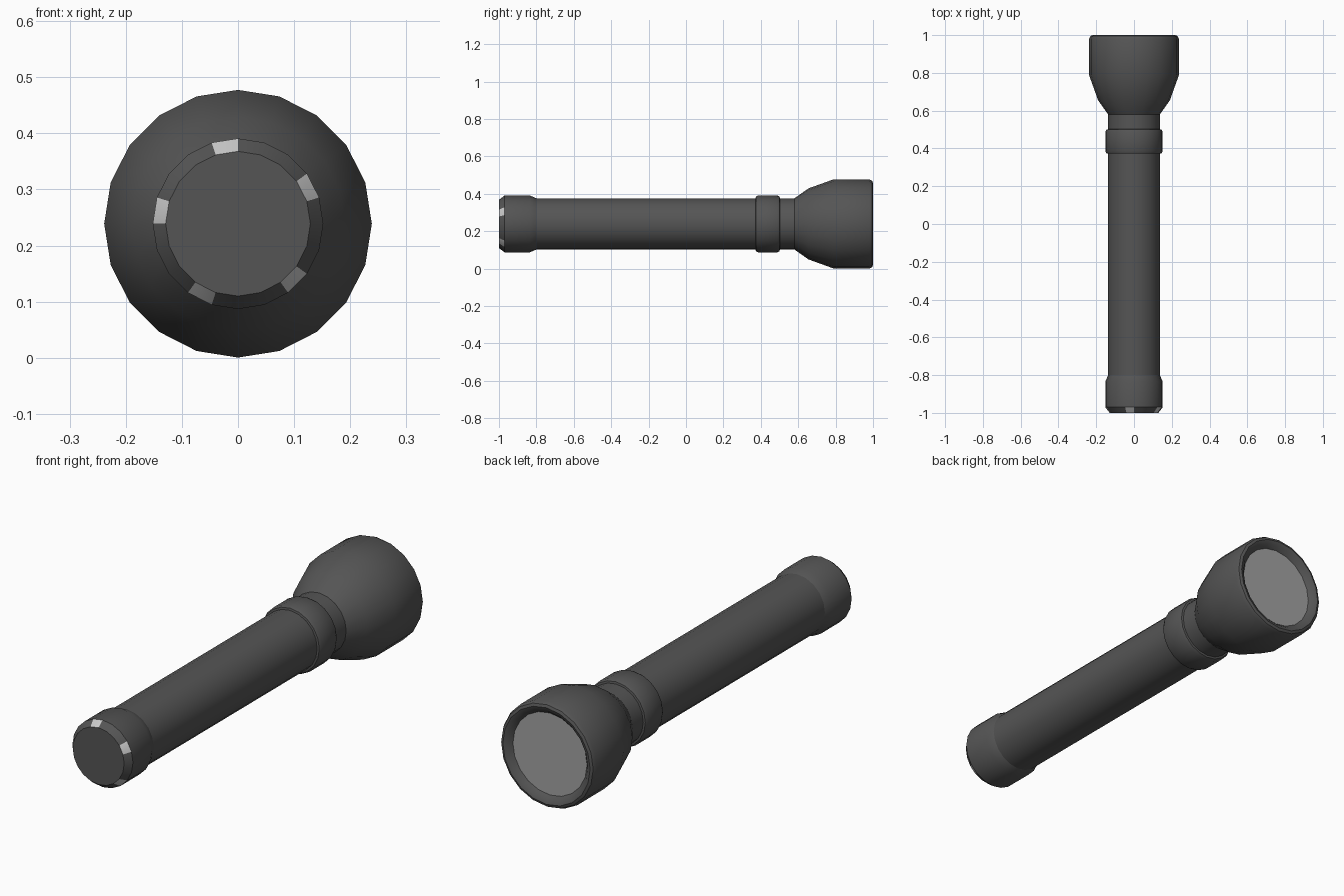
import bpy
import bmesh
import math

if "Cube" in bpy.data.objects:
    bpy.data.objects.remove(bpy.data.objects["Cube"])

SIDES = 20
AXIS_Z = 0.239


def material(name, value):
    m = bpy.data.materials.new(name)
    m.diffuse_color = (value, value, value, 1)
    m.use_nodes = True
    m.node_tree.nodes["Principled BSDF"].inputs["Base Color"].default_value = m.diffuse_color
    return m


dark = material("dark_grey", 0.09)
light = material("light_grey", 0.55)
glass = material("lens_grey", 0.36)


def lathe(name, profile, mats, cap_start=False, cap_end=False, marks=None):
    """Turn (y, radius) points around the long axis; marks = (band, step, offset)."""
    bm = bmesh.new()
    rings = []
    for y, r in profile:
        rings.append([bm.verts.new((r * math.cos(k * math.tau / SIDES), y,
                                    r * math.sin(k * math.tau / SIDES)))
                      for k in range(SIDES)])
    for i in range(len(rings) - 1):
        a, b = rings[i], rings[i + 1]
        for k in range(SIDES):
            n = (k + 1) % SIDES
            f = bm.faces.new((a[k], b[k], b[n], a[n]))
            if marks and i == marks[0] and k % marks[1] == marks[2]:
                f.material_index = 1
    if cap_start:
        bm.faces.new(rings[0])
    if cap_end:
        bm.faces.new(rings[-1][::-1])
    for f in bm.faces:
        f.smooth = True
    me = bpy.data.meshes.new(name)
    bm.to_mesh(me)
    bm.free()
    for m in mats:
        me.materials.append(m)
    me.set_sharp_from_angle(angle=math.radians(30))
    ob = bpy.data.objects.new(name, me)
    ob.location.z = AXIS_Z
    bpy.context.collection.objects.link(ob)
    return ob


BODY_R, RING_R = 0.137, 0.152

# Tail cap with five light facets on its chamfer
lathe("tail_cap", [(-1.0, 0.129), (-0.97, RING_R), (-0.835, RING_R), (-0.80, BODY_R)],
      [dark, light], cap_start=True, marks=(0, 4, 1))

# Main tube
lathe("barrel", [(-0.80, BODY_R), (0.372, BODY_R)], [dark])

# Raised collar
lathe("collar", [(0.372, BODY_R), (0.374, 0.146), (0.386, RING_R), (0.488, RING_R),
                 (0.50, 0.146), (0.502, BODY_R)], [dark])

# Neck below the head
lathe("neck", [(0.502, BODY_R), (0.58, BODY_R)], [dark])

# Flared head with rounded rim, turning inwards to the lens
lathe("head", [(0.58, BODY_R), (0.655, 0.19), (0.79, 0.2385), (0.98, 0.2385),
               (0.995, 0.231), (1.0, 0.219), (0.994, 0.203), (0.975, 0.186)], [dark])

# Lens disc
lathe("lens", [(0.975, 0.186)], [glass], cap_end=True)
